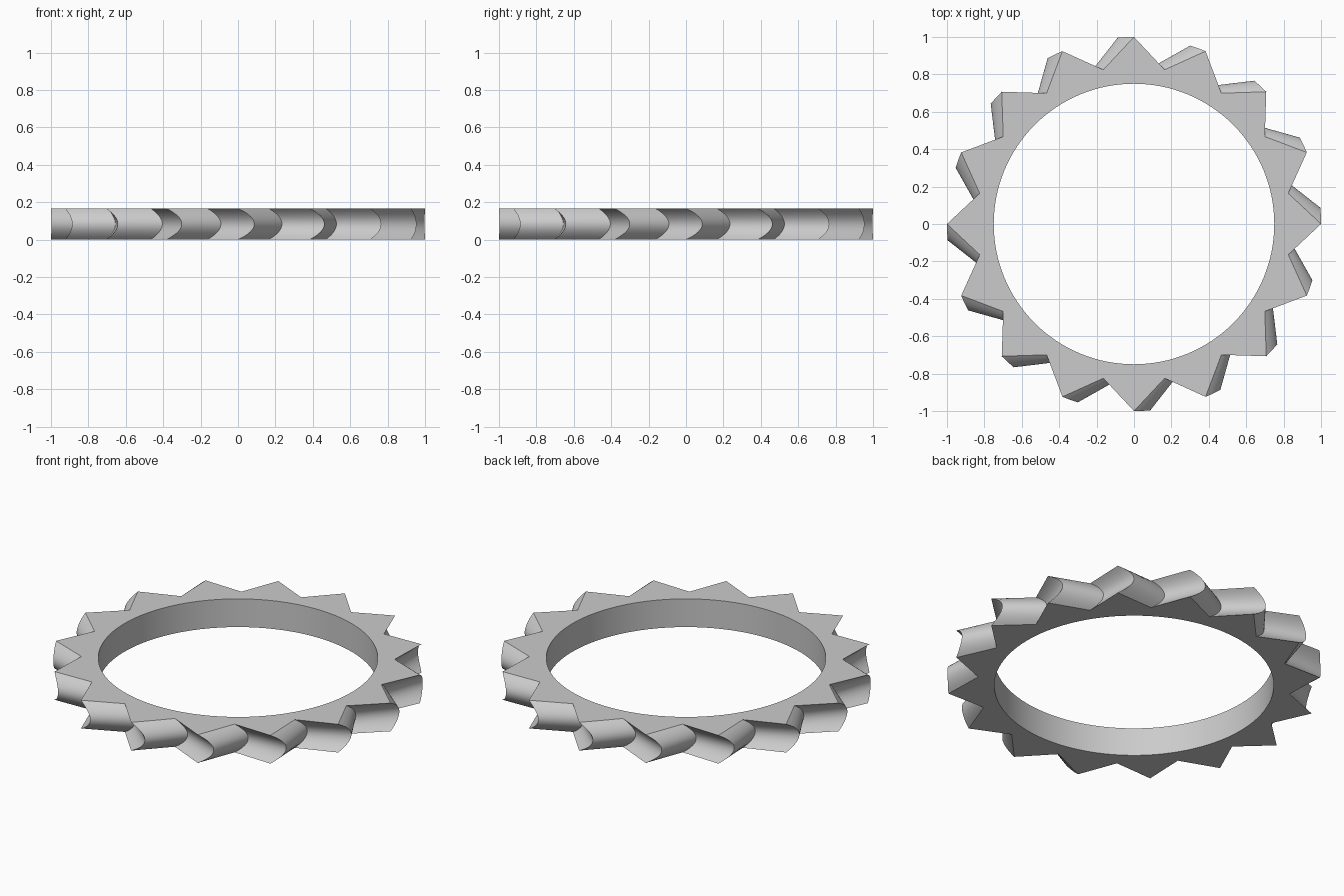
import bpy, bmesh, math

if "Cube" in bpy.data.objects:
    bpy.data.objects.remove(bpy.data.objects["Cube"])

TEETH = 16
TIP_R, VALLEY_R, BORE_R = 1.0, 0.841, 0.75
HEIGHT = 0.167
TWIST = math.radians(5.0)   # how far the middle of each tooth leads its ends
LAYERS = 24
BORE_STEPS = 8              # bore segments per tooth
PITCH = 2 * math.pi / TEETH

bm = bmesh.new()


def ring(radii, count, z, turn):
    """Closed loop of vertices whose radius cycles through radii."""
    verts = []
    for i in range(count):
        a = 2 * math.pi * i / count + turn
        r = radii[i % len(radii)]
        verts.append(bm.verts.new((r * math.cos(a), r * math.sin(a), z)))
    return verts


def bridge(low, high, flip=False):
    n = len(low)
    for i in range(n):
        j = (i + 1) % n
        quad = [low[i], low[j], high[j], high[i]]
        bm.faces.new(quad[::-1] if flip else quad)


# Toothed outside, curved forward at mid height
outer = []
for k in range(LAYERS + 1):
    t = k / LAYERS
    turn = TWIST * 4 * t * (1 - t)
    outer.append(ring((TIP_R, VALLEY_R), 2 * TEETH, HEIGHT * t, turn))
for low, high in zip(outer, outer[1:]):
    bridge(low, high)

# Round bore
n_bore = TEETH * BORE_STEPS
bore = [ring((BORE_R,), n_bore, z, 0) for z in (0, HEIGHT)]
bridge(bore[0], bore[1], flip=True)

# Flat ends, one face per tooth
for rim, hole, top in ((outer[0], bore[0], False), (outer[-1], bore[1], True)):
    for i in range(TEETH):
        tooth = [rim[(2 * i + d) % (2 * TEETH)] for d in (-1, 0, 1)]
        half = BORE_STEPS // 2
        arc = [hole[(BORE_STEPS * i + d) % n_bore] for d in range(half, -half - 1, -1)]
        loop = tooth + arc
        bm.faces.new(loop if top else loop[::-1])

mesh = bpy.data.meshes.new("toothed_ring")
bm.to_mesh(mesh)
bm.free()
ring_obj = bpy.data.objects.new("toothed_ring", mesh)
bpy.context.collection.objects.link(ring_obj)

grey = bpy.data.materials.new("light grey")
grey.diffuse_color = (0.6, 0.6, 0.6, 1)
grey.use_nodes = True
grey.node_tree.nodes["Principled BSDF"].inputs["Base Color"].default_value = grey.diffuse_color
mesh.materials.append(grey)

bpy.context.view_layer.objects.active = ring_obj
ring_obj.select_set(True)
bpy.ops.object.shade_smooth_by_angle(angle=math.radians(30))
